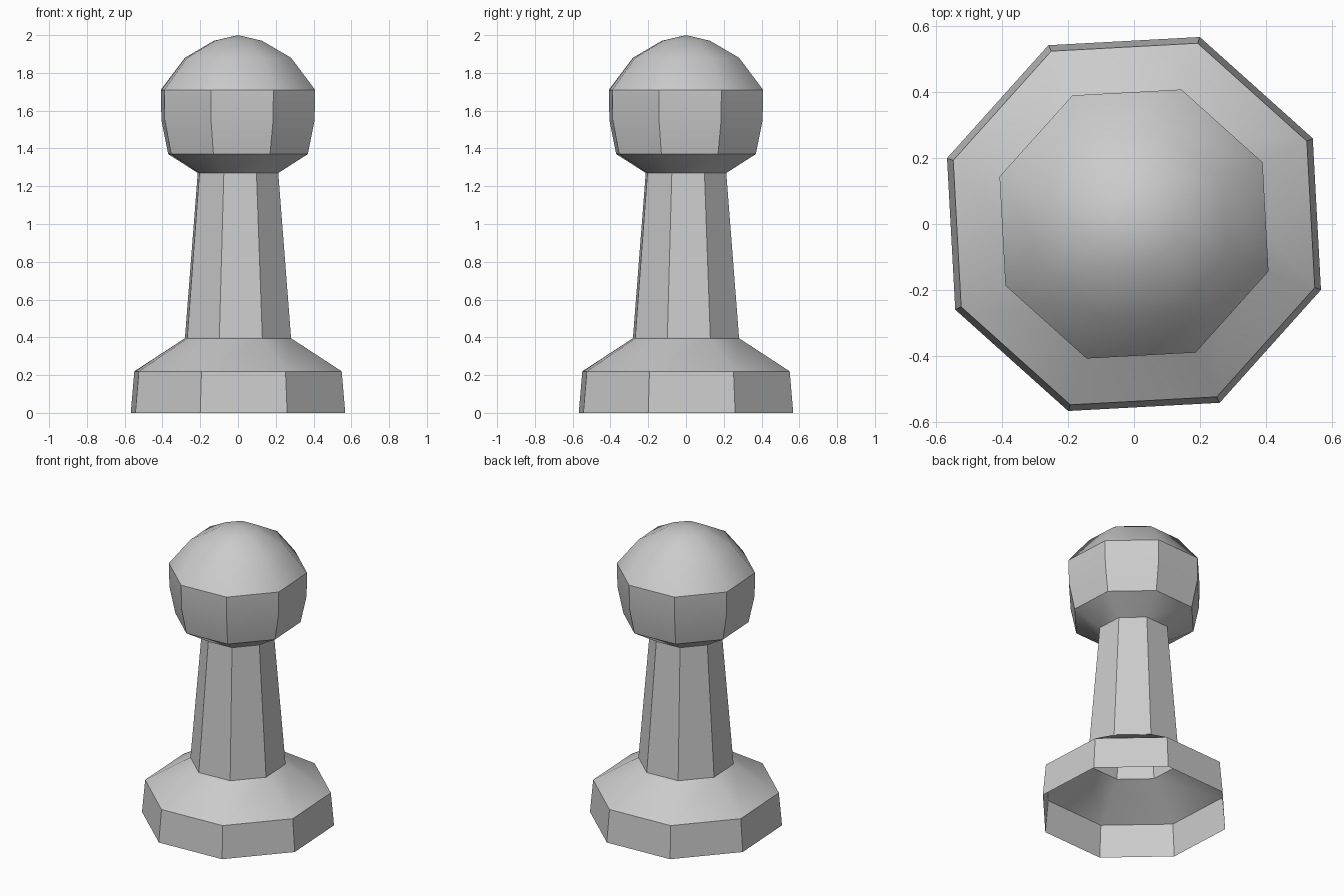
import bpy, bmesh
from math import cos, sin, radians

if "Cube" in bpy.data.objects:
    bpy.data.objects.remove(bpy.data.objects["Cube"])

SIDES = 8
TURN = radians(25.6)


def lathe(name, profile, sharp_sides, sharp_rings=()):
    """Eight-sided open shell from (radius, z) points; radius 0 makes an apex.
    sharp_sides: bands with hard upright edges; sharp_rings: hard ring edges."""
    bm = bmesh.new()
    rings = []
    for r, z in profile:
        count = SIDES if r > 0 else 1
        rings.append([bm.verts.new((r * cos(TURN + radians(45) * i),
                                    r * sin(TURN + radians(45) * i), z))
                      for i in range(count)])
    for low, high in zip(rings, rings[1:]):
        for i in range(SIDES):
            j = (i + 1) % SIDES
            if len(high) == 1:
                bm.faces.new((low[i], low[j], high[0]))
            else:
                bm.faces.new((low[i], low[j], high[j], high[i]))
    for f in bm.faces:
        f.smooth = True
    for band in sharp_sides:
        for a, b in zip(rings[band], rings[band + 1]):
            bm.edges.get((a, b)).smooth = False
    for k in sharp_rings:
        for i in range(SIDES):
            bm.edges.get((rings[k][i], rings[k][(i + 1) % SIDES])).smooth = False
    mesh = bpy.data.meshes.new(name)
    bm.to_mesh(mesh)
    bm.free()
    obj = bpy.data.objects.new(name, mesh)
    bpy.context.collection.objects.link(obj)
    return obj


# Foot: upright rim and sloping shoulder, open underneath
lathe("base", [(0.602, 0.0), (0.582, 0.22), (0.298, 0.395)], [0], [1])

# Tapered column, hollow
lathe("stem", [(0.298, 0.395), (0.226, 1.27)], [0])

# Ball: flared underside, faceted belt, smooth dome
lathe("head", [(0.226, 1.27), (0.392, 1.37), (0.43, 1.55), (0.433, 1.71),
               (0.298, 1.88), (0.135, 1.97), (0.0, 2.0)], [1, 2], [1, 3])
